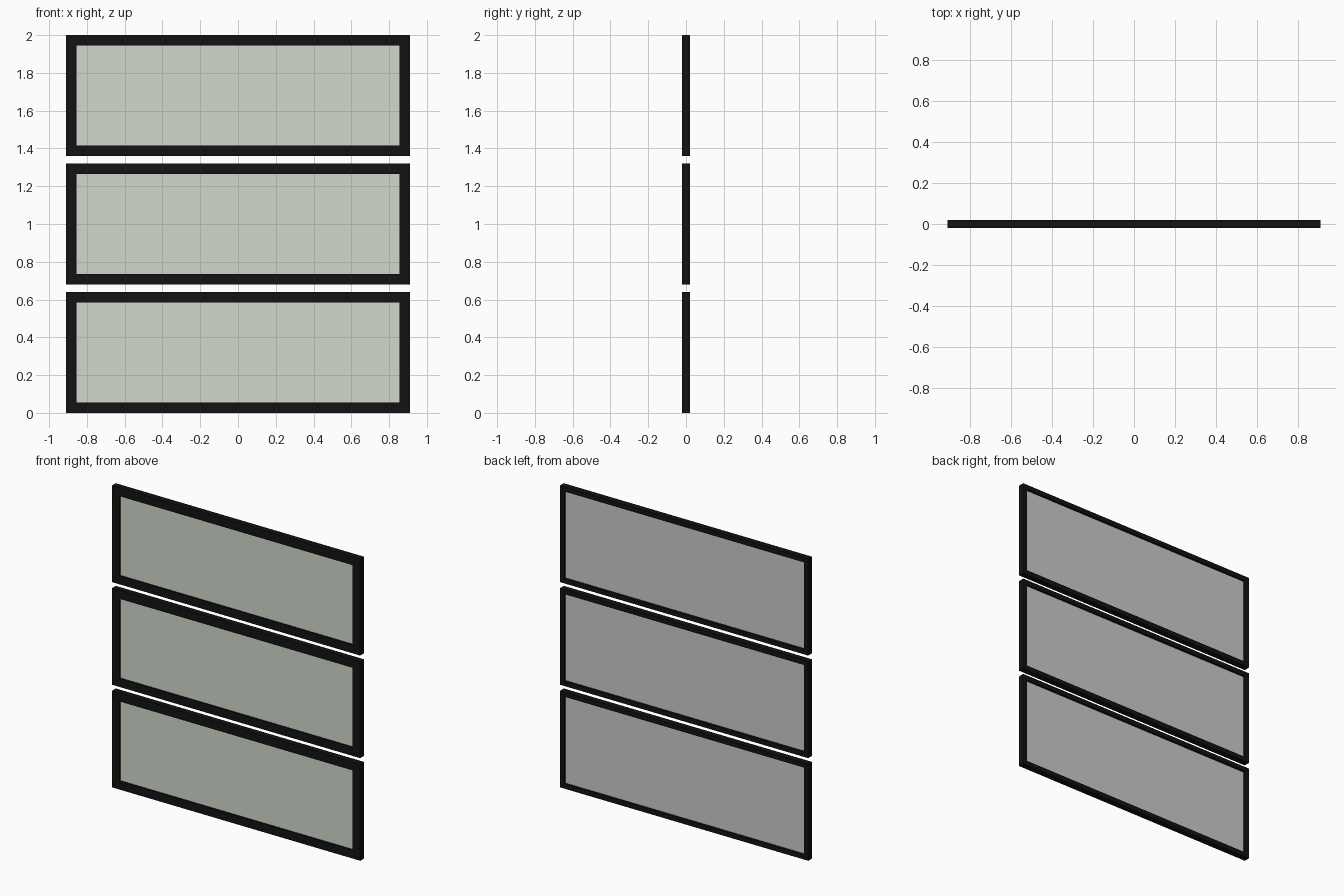
import bpy, bmesh

if "Cube" in bpy.data.objects:
    bpy.data.objects.remove(bpy.data.objects["Cube"])

W, H, D = 1.82, 0.64, 0.04      # outer size of one picture frame
PITCH = 0.68                    # vertical spacing of the frames


def material(name, color):
    m = bpy.data.materials.new(name)
    m.diffuse_color = (*color, 1)
    m.use_nodes = True
    m.node_tree.nodes["Principled BSDF"].inputs["Base Color"].default_value = m.diffuse_color
    return m


black = material("black_frame", (0.006, 0.006, 0.006))
pale = material("pale_print", (0.63, 0.69, 0.60))


def finish(name, bm, mat):
    bmesh.ops.recalc_face_normals(bm, faces=bm.faces)
    me = bpy.data.meshes.new(name)
    bm.to_mesh(me)
    bm.free()
    if mat:
        me.materials.append(mat)
    ob = bpy.data.objects.new(name, me)
    bpy.context.collection.objects.link(ob)
    return ob


def frame(name, z0):
    # rabbeted moulding: (inset from the outer edge, depth), mitred at four corners
    profile = [(0, -D / 2), (0.056, -D / 2), (0.056, -0.01),
               (0.031, -0.01), (0.031, D / 2), (0, D / 2)]
    bm = bmesh.new()
    rings = []
    for sx, sz in ((-1, -1), (1, -1), (1, 1), (-1, 1)):
        rings.append([bm.verts.new((sx * (W / 2 - i), y, z0 + H / 2 + sz * (H / 2 - i)))
                      for i, y in profile])
    n = len(profile)
    for a in range(4):
        p, q = rings[a], rings[(a + 1) % 4]
        for k in range(n):
            bm.faces.new((p[k], q[k], q[(k + 1) % n], p[(k + 1) % n]))
    finish(name, bm, black)


def panel(name, z0, y0, y1, mat):
    # flat board filling the rabbet
    bm = bmesh.new()
    bmesh.ops.create_cube(bm, size=1)
    bmesh.ops.scale(bm, vec=(W - 0.062, y1 - y0, H - 0.062), verts=bm.verts)
    bmesh.ops.translate(bm, vec=(0, (y0 + y1) / 2, z0 + H / 2), verts=bm.verts)
    finish(name, bm, mat)


for i, level in enumerate(("lower", "middle", "upper")):
    z = i * PITCH
    frame(level + "_frame", z)
    panel(level + "_print", z, -0.01, -0.003, pale)
    panel(level + "_backing_board", z, -0.003, 0.005, None)
